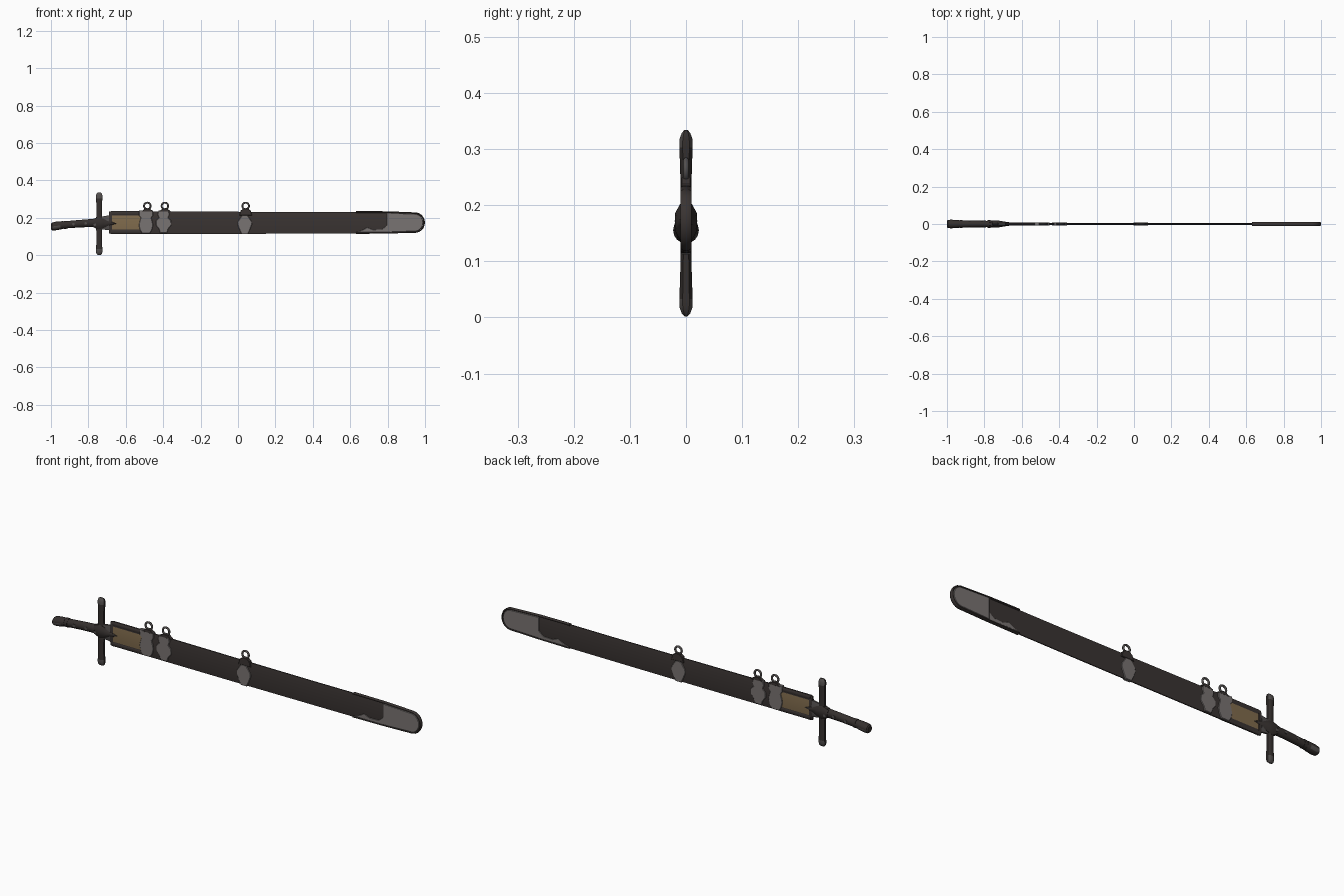
import bpy, bmesh, math
from mathutils import Vector

if "Cube" in bpy.data.objects:
    bpy.data.objects.remove(bpy.data.objects["Cube"])


def mat(name, c):
    m = bpy.data.materials.new(name)
    m.diffuse_color = (*c, 1)
    m.use_nodes = True
    m.node_tree.nodes["Principled BSDF"].inputs["Base Color"].default_value = m.diffuse_color
    return m


DARK = mat("dark leather", (0.042, 0.034, 0.032))
STEEL = mat("worn steel", (0.19, 0.172, 0.168))
BRONZE = mat("brown panel", (0.22, 0.15, 0.075))
GRIP = mat("dark grip", (0.035, 0.029, 0.027))
MID = mat("tarnished steel", (0.085, 0.077, 0.075))


def finish(name, bm, mats, angle=35):
    bmesh.ops.recalc_face_normals(bm, faces=bm.faces)
    me = bpy.data.meshes.new(name)
    bm.to_mesh(me)
    bm.free()
    for m in mats:
        me.materials.append(m)
    ob = bpy.data.objects.new(name, me)
    bpy.context.collection.objects.link(ob)
    bpy.ops.object.select_all(action='DESELECT')
    ob.select_set(True)
    bpy.context.view_layer.objects.active = ob
    bpy.ops.object.shade_smooth_by_angle(angle=math.radians(angle))
    return ob


def loft(name, stations, section, mats, rule=None, axis='X'):
    """Stations: (position, cross centre, cross half size, y half size)."""
    bm = bmesh.new()
    rings = []
    for p, c, rc, ry in stations:
        ring = []
        for u, v in section:
            a, y = c + v * rc, u * ry
            ring.append(bm.verts.new((p, y, a) if axis == 'X' else (a, y, p)))
        rings.append(ring)
    n = len(section)
    for a, b in zip(rings, rings[1:]):
        for i in range(n):
            bm.faces.new((a[i], a[(i + 1) % n], b[(i + 1) % n], b[i]))
    bm.faces.new(rings[0])
    bm.faces.new(rings[-1])
    bm.normal_update()
    if rule:
        bmesh.ops.recalc_face_normals(bm, faces=bm.faces)
        for f in bm.faces:
            f.material_index = rule(f.calc_center_median(), f.normal)
    return finish(name, bm, mats)


def plate(name, outline, half_y, mats, bevel=0.002):
    """Flat prism through the scabbard from an x-z outline."""
    bm = bmesh.new()
    f = bm.faces.new([bm.verts.new((x, -half_y, z)) for x, z in outline])
    r = bmesh.ops.extrude_face_region(bm, geom=[f])
    vs = [g for g in r['geom'] if isinstance(g, bmesh.types.BMVert)]
    bmesh.ops.translate(bm, verts=vs, vec=(0, 2 * half_y, 0))
    bmesh.ops.recalc_face_normals(bm, faces=bm.faces)
    rim = [e for e in bm.edges if abs(e.verts[0].co.y - e.verts[1].co.y) < 1e-6]
    bmesh.ops.bevel(bm, geom=rim, offset=bevel, segments=1, affect='EDGES')
    return finish(name, bm, mats)


ROUND = [(math.cos(2 * math.pi * i / 16), math.sin(2 * math.pi * i / 16)) for i in range(16)]
OCT = [(0.5, 1), (1, 0.45), (1, -0.45), (0.5, -1), (-0.5, -1), (-1, -0.45), (-1, 0.45), (-0.5, 1)]
SLAB = [(0.45, 1), (1, 0.62), (1, -0.62), (0.45, -1), (-0.45, -1), (-1, -0.62), (-1, 0.62), (-0.45, 1)]


# scabbard body, brown panel on its flat sides near the mouth
def scabbard_rule(c, n):
    return 1 if -0.68 < c.x < -0.5 and abs(n.y) > 0.9 and abs(c.z - 0.174) < 0.02 else 0


loft("scabbard", [(-0.69, 0.174, 0.055, 0.006), (-0.68, 0.174, 0.06, 0.006),
                  (-0.5, 0.174, 0.06, 0.006), (0, 0.173, 0.059, 0.0055),
                  (0.4, 0.173, 0.058, 0.0055), (0.7, 0.174, 0.058, 0.005),
                  (0.9, 0.174, 0.054, 0.005), (0.96, 0.174, 0.046, 0.005)],
     SLAB, [DARK, BRONZE], scabbard_rule)

# locket at the scabbard mouth, with rails over and under the brown panel
loft("scabbard_throat", [(-0.73, 0.172, 0.034, 0.009), (-0.69, 0.173, 0.04, 0.009)], OCT, [MID])
loft("locket_collar", [(-0.69, 0.174, 0.058, 0.008), (-0.675, 0.174, 0.061, 0.008)], SLAB, [DARK])
for name, z in (("upper_rail", 0.223), ("lower_rail", 0.126)):
    loft(name, [(-0.68, z, 0.012, 0.007), (-0.51, z, 0.012, 0.007)], OCT, [DARK])

# chape: steel tip with a rounded end, and dark edge rail around it
tip = [(0.945 + 0.045 * math.cos(t), 0.174 + 0.047 * math.sin(t))
       for t in [math.radians(-80 + 16 * i) for i in range(11)]]
plate("chape_tip", [(0.795, 0.122)] + tip + [(0.795, 0.227)], 0.0085, [STEEL])
plate("chape_worn_patch", [(0.635, 0.122), (0.8, 0.122), (0.8, 0.163), (0.785, 0.15),
                           (0.77, 0.138), (0.72, 0.136), (0.69, 0.148), (0.67, 0.136)],
      0.0075, [STEEL], 0.001)
path = [(0.63, 0.118), (0.8, 0.12)] + [(0.948 + 0.047 * math.cos(t), 0.174 + 0.05 * math.sin(t))
        for t in [math.radians(-85 + 17 * i) for i in range(11)]] + [(0.8, 0.23), (0.63, 0.231)]
bm = bmesh.new()
prev = None
for i, (x, z) in enumerate(path):
    a, b = path[max(i - 1, 0)], path[min(i + 1, len(path) - 1)]
    d = Vector((b[0] - a[0], b[1] - a[1])).normalized()
    ring = [bm.verts.new((x - d.y * v * 0.0045, u * 0.0095, z + d.x * v * 0.0045)) for u, v in OCT]
    if prev:
        for k in range(8):
            bm.faces.new((prev[k], prev[(k + 1) % 8], ring[(k + 1) % 8], ring[k]))
    else:
        bm.faces.new(ring)
    prev = ring
bm.faces.new(prev)
finish("chape_rim", bm, [DARK])


# hanger mounts: shaped steel plates, dark lugs and rings
def mount(tag, x, profile, ring_dx, lug_z):
    right = [(x + w, z) for z, w in profile]
    left = [(x - w, z) for z, w in reversed(profile)]
    plate(tag + "_mount_plate", right + left, 0.0088, [STEEL])
    lx = x + ring_dx
    plate(tag + "_mount_lug", [(lx - 0.034, lug_z), (lx + 0.034, lug_z), (lx + 0.027, 0.238),
                               (lx + 0.01, 0.25), (lx - 0.01, 0.25), (lx - 0.027, 0.238)],
          0.0092, [DARK])
    bpy.ops.mesh.primitive_torus_add(location=(lx, 0, 0.263), rotation=(math.pi / 2, 0, 0),
                                     major_radius=0.0175, minor_radius=0.005,
                                     major_segments=24, minor_segments=8)
    ring = bpy.context.object
    ring.name = tag + "_hanger_ring"
    ring.data.materials.append(MID)
    bpy.ops.object.shade_smooth_by_angle(angle=math.radians(60))


mount("first", -0.492, [(0.116, 0.02), (0.135, 0.032), (0.16, 0.038), (0.18, 0.034),
                        (0.2, 0.028), (0.212, 0.038), (0.24, 0.037)], 0.007, 0.232)
mount("second", -0.398, [(0.118, 0.018), (0.14, 0.025), (0.16, 0.041), (0.185, 0.04),
                         (0.2, 0.025), (0.218, 0.032), (0.238, 0.026)], 0.007, 0.232)
mount("third", 0.036, [(0.112, 0.016), (0.132, 0.026), (0.163, 0.038), (0.18, 0.037),
                       (0.205, 0.02), (0.214, 0.012)], 0.005, 0.212)


# crossguard, with worn front and back faces on the arms
def guard_rule(c, n):
    return 1 if abs(n.y) > 0.55 and (c.z > 0.29 or c.z < 0.03) else 0


half = [(0.0, 0.018, 0.0105), (0.05, 0.015, 0.0095), (0.1, 0.0155, 0.0105),
        (0.135, 0.0165, 0.012), (0.15, 0.017, 0.0115), (0.161, 0.015, 0.0075), (0.166, 0.01, 0.003)]
st = [(0.168 - d, -0.742, a, b) for d, a, b in reversed(half)]
st += [(0.168 + d, -0.742, a, b) for d, a, b in half[1:]]
loft("crossguard", st, OCT, [GRIP, MID], guard_rule, 'Z')

# langet pointing along the scabbard
loft("langet", [(-0.775, 0.172, 0.022, 0.018), (-0.745, 0.17, 0.033, 0.02),
                (-0.722, 0.17, 0.026, 0.018), (-0.69, 0.17, 0.013, 0.0125),
                (-0.65, 0.17, 0.002, 0.007)], OCT, [GRIP])

# curved grip and pommel cap
loft("grip", [(-0.945, 0.16, 0.0195, 0.019), (-0.9, 0.164, 0.0195, 0.0185),
              (-0.85, 0.168, 0.02, 0.018), (-0.8, 0.171, 0.021, 0.0175),
              (-0.765, 0.172, 0.022, 0.017), (-0.735, 0.172, 0.022, 0.016)], ROUND, [GRIP])
loft("pommel_cap", [(-1.0, 0.152, 0.014, 0.016), (-0.995, 0.153, 0.02, 0.0215),
                    (-0.98, 0.155, 0.023, 0.023), (-0.95, 0.159, 0.022, 0.022),
                    (-0.935, 0.161, 0.0205, 0.02)], ROUND, [GRIP, MID],
     lambda c, n: 1 if c.x < -0.96 and -0.8 < n.z < -0.1 and abs(n.y) > 0.5 else 0)

# grip bands and rivets
for i, (x, z) in enumerate(((-0.925, 0.162), (-0.775, 0.172))):
    loft(f"grip_band_{i + 1}", [(x - 0.007, z, 0.0215, 0.0202), (x + 0.007, z, 0.0215, 0.0202)],
         ROUND, [GRIP])
for i, (x, z) in enumerate(((-0.88, 0.166), (-0.815, 0.17), (-0.765, 0.163))):
    bpy.ops.mesh.primitive_cylinder_add(vertices=12, radius=0.007, depth=0.0385,
                                        location=(x, 0, z), rotation=(math.pi / 2, 0, 0))
    rivet = bpy.context.object
    rivet.name = f"grip_rivet_{i + 1}"
    rivet.data.materials.append(MID)
